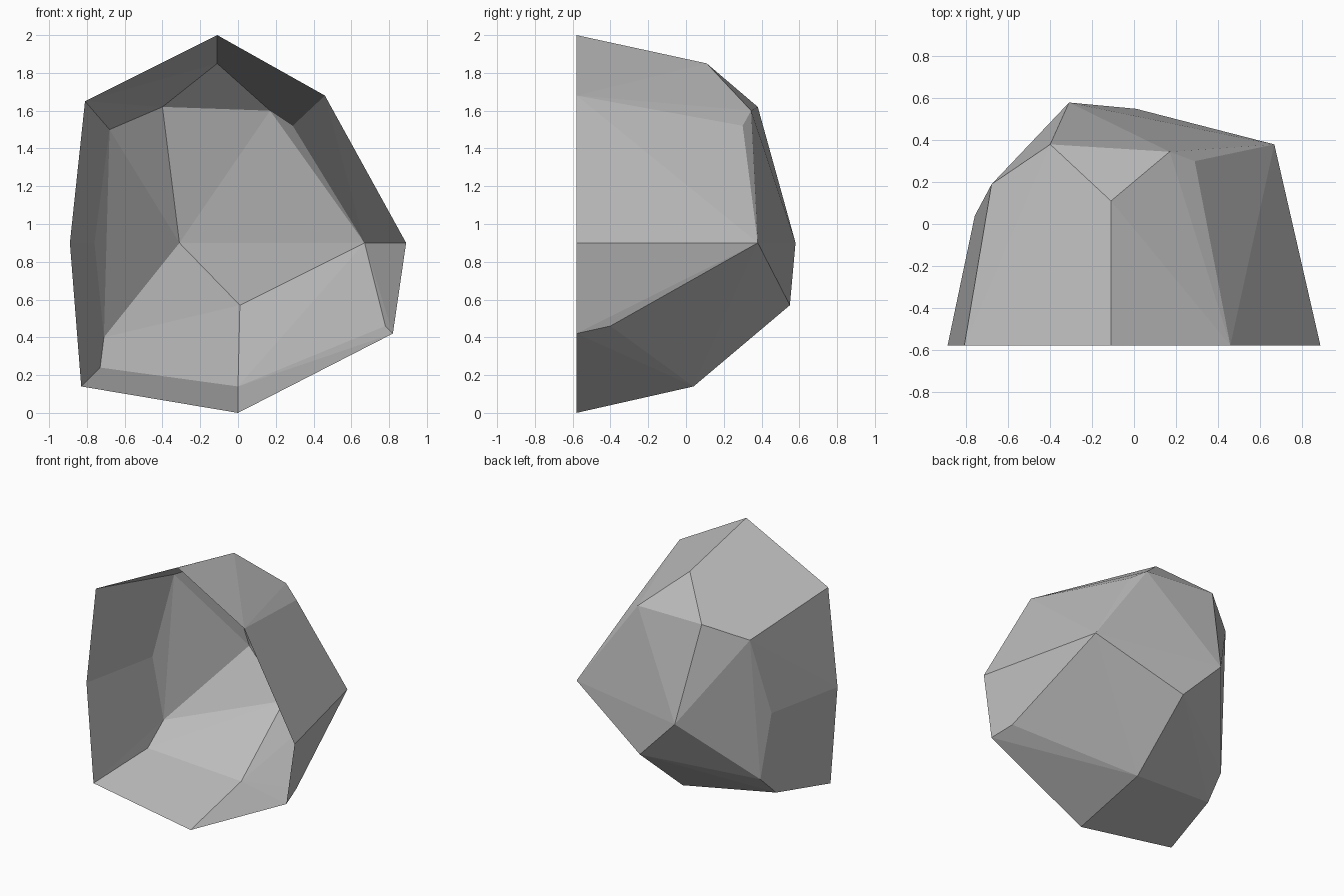
import bpy
import bmesh

cube = bpy.data.objects.get("Cube")
if cube:
    bpy.data.objects.remove(cube, do_unlink=True)

FRONT_Y = -0.58

# Outline of the open front, as x and z
rim = [(-0.11, 2.0), (0.46, 1.68), (0.89, 0.9), (0.82, 0.42),
       (0, 0), (-0.83, 0.14), (-0.89, 0.9), (-0.81, 1.65)]

# Corners of the faceted back of the stone
crown = [(-0.11, 0.11, 1.85), (0.29, 0.3, 1.52), (0.17, 0.345, 1.6),
         (-0.4, 0.38, 1.62), (-0.68, 0.19, 1.5)]
middle = [(-0.76, 0.04, 0.9), (-0.31, 0.58, 0.9), (0.01, 0.55, 0.57),
          (0.67, 0.38, 0.9)]
base = [(0.78, -0.4, 0.46), (0, 0.04, 0.14), (-0.71, 0.105, 0.4),
        (-0.73, -0.06, 0.24)]


def make_material(name, color):
    material = bpy.data.materials.new(name)
    material.use_nodes = True
    material.diffuse_color = color
    shader = material.node_tree.nodes["Principled BSDF"]
    shader.inputs["Base Color"].default_value = color
    shader.inputs["Roughness"].default_value = 0.9
    return material


def make_shell(name, points, material):
    """Wrap the points in flat facets and leave the front open."""
    bm = bmesh.new()
    for point in points:
        bm.verts.new(point)
    bmesh.ops.convex_hull(bm, input=bm.verts[:])
    front = [face for face in bm.faces
             if all(vert.co.y < FRONT_Y + 0.001 for vert in face.verts)]
    bmesh.ops.delete(bm, geom=front, context="FACES")
    loose = [vert for vert in bm.verts if not vert.link_faces]
    bmesh.ops.delete(bm, geom=loose, context="VERTS")
    bmesh.ops.recalc_face_normals(bm, faces=bm.faces[:])
    # The facets must face away from the hollow
    centre_y = sum(f.normal.y * f.calc_area() for f in bm.faces)
    if centre_y < 0:
        bmesh.ops.reverse_faces(bm, faces=bm.faces[:])
    mesh = bpy.data.meshes.new(name)
    bm.to_mesh(mesh)
    bm.free()
    mesh.materials.append(material)
    shell = bpy.data.objects.new(name, mesh)
    bpy.context.collection.objects.link(shell)
    return shell


# Hollow half stone
stone_grey = make_material("stone grey", (0.5, 0.5, 0.5, 1))
rim_points = [(x, FRONT_Y, z) for x, z in rim]
make_shell("rock_shell", rim_points + crown + middle + base, stone_grey)
